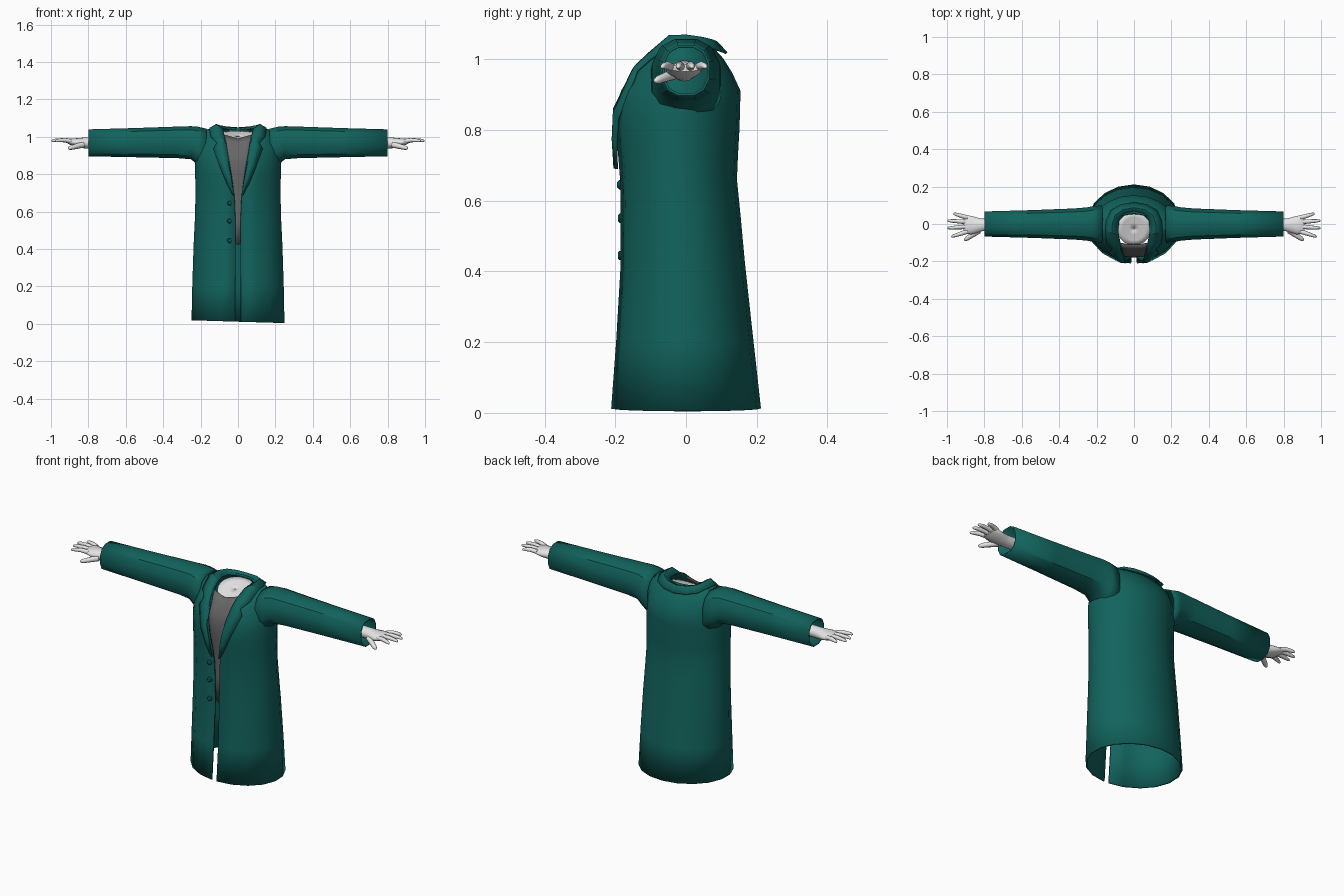
import bpy, bmesh, math
from mathutils import Vector

if "Cube" in bpy.data.objects:
    bpy.data.objects.remove(bpy.data.objects["Cube"])


def material(name, rgb):
    m = bpy.data.materials.new(name)
    m.diffuse_color = (*rgb, 1)
    m.use_nodes = True
    m.node_tree.nodes["Principled BSDF"].inputs["Base Color"].default_value = m.diffuse_color
    return m


GREEN = material("teal cloth", (0.006, 0.125, 0.11))
GREY = material("grey shirt", (0.135, 0.135, 0.135))
PALE = material("pale skin", (0.78, 0.78, 0.78))


def loft(name, rings, mat, closed=True, caps=False, thick=0, angle=35):
    """Skin a list of equal-length point rings."""
    bm = bmesh.new()
    vs = [[bm.verts.new(p) for p in r] for r in rings]
    n = len(rings[0])
    for a, b in zip(vs, vs[1:]):
        for i in range(n if closed else n - 1):
            j = (i + 1) % n
            bm.faces.new((a[i], a[j], b[j], b[i]))
    if caps:
        bm.faces.new(vs[0])
        bm.faces.new(vs[-1])
    bmesh.ops.recalc_face_normals(bm, faces=bm.faces)
    me = bpy.data.meshes.new(name)
    bm.to_mesh(me)
    bm.free()
    ob = bpy.data.objects.new(name, me)
    bpy.context.collection.objects.link(ob)
    me.materials.append(mat)
    if thick:
        s = ob.modifiers.new("thickness", 'SOLIDIFY')
        s.thickness, s.offset = thick, 0
    bpy.ops.object.select_all(action='DESELECT')
    ob.select_set(True)
    bpy.context.view_layer.objects.active = ob
    bpy.ops.object.shade_smooth_by_angle(angle=math.radians(angle))
    return ob


# Coat sections: height, half width, front y, back y, half of front opening
SECTIONS = [
    (0.012, .247, -.208, .208, .015), (0.2, .243, -.194, .187, .015),
    (0.42, .236, -.181, .163, .013), (0.56, .229, -.181, .150, .014),
    (0.66, .226, -.183, .140, .018), (0.73, .225, -.189, .143, .025),
    (0.80, .226, -.197, .147, .036), (0.86, .227, -.196, .149, .046),
    (0.91, .224, -.185, .150, .055), (0.96, .215, -.153, .127, .062),
    (1.00, .205, -.122, .102, .070), (1.035, .175, -.078, .070, .080),
    (1.047, .105, -.06, .055, .085),
]


def section(z):
    for a, b in zip(SECTIONS, SECTIONS[1:]):
        if z <= b[0]:
            t = max(0, (z - a[0]) / (b[0] - a[0]))
            return [p + (q - p) * t for p, q in zip(a, b)]
    return SECTIONS[-1]


def front_y(x, z):
    _, w, f, b, _ = section(z)
    k = min(1, abs(x) / w)
    return (f + b) / 2 - (b - f) / 2 * math.sqrt(1 - k * k)


# Coat body, open along the front
rings = []
for z, w, f, b, g in SECTIONS:
    a0 = math.asin(g / w)
    ring = []
    for i in range(19):
        t = a0 + (2 * math.pi - 2 * a0) * i / 18
        x = w * math.sin(t)
        tilt = -0.03 * x if z < 0.1 else 0
        ring.append((x, (f + b) / 2 - (b - f) / 2 * math.cos(t), z + tilt))
    rings.append(ring)
loft("coat_body", rings, GREEN, closed=False, thick=0.008)

# Shirt panel behind the opening
rings = []
for z in (.42, .56, .66, .73, .8, .86, .91, .96, .99):
    half = section(z)[4] + .02
    rings.append([(half * u, front_y(half * u, z) + .02, z + .025 * abs(u))
                  for u in (-1, -.5, 0, .5, 1)])
loft("shirt_front", rings, GREY, closed=False, thick=0.004)

# Base of the neck, sloping up to the back
rings = []
for k in (1, .7, .35, .02):
    ring = []
    for i in range(20):
        t = 2 * math.pi * i / 20
        x, y = .09 * k * math.sin(t), -.025 - .09 * k * math.cos(t)
        ring.append((x, y, 1.003 + .32 * (y + .025) + 1.5 * x * x))
    rings.append(ring)
loft("neck_base", rings, PALE, thick=0.004)


# Collar and lapels: pairs of inner and outer edge points
def on_front(x, z):
    return Vector((x, front_y(x, z) - .011, z))


collar = [((0, .058, 1.036), (0, .115, 1.017)),
          ((.05, .048, 1.04), (.07, .103, 1.022)),
          ((.08, .02, 1.045), (.122, .073, 1.032)),
          ((.085, -.02, 1.045), (.147, .02, 1.045)),
          ((.083, -.06, 1.042), (.152, -.035, 1.045))]
lapel = [((.078, 1.02), (.145, 1.0)), ((.071, .985), (.113, .967)),
         ((.068, .97), (.13, .935)), ((.051, .86), (.092, .83)),
         ((.036, .79), (.06, .755)), ((.02, .69), (.026, .69))]
half = []
for a, b in collar:
    a, b = Vector(a), Vector(b)
    half.append((a, (a + b) / 2 + Vector((0, 0, .021)), b))
for a, b in lapel:
    a, b = on_front(*a), on_front(*b)
    half.append((a, (a + b) / 2 + Vector((0, -.006, .002)), b))
mirrored = [[Vector((-p.x, p.y, p.z)) for p in r] for r in half[:0:-1]]
loft("collar_and_lapels", mirrored + half, GREEN, closed=False, thick=0.007)

# Front buttons
for i, z in enumerate((.645, .55, .445)):
    x = -.045
    y = front_y(x, z)
    rings = [[(x + r * math.cos(k * math.pi / 6), y - d, z + r * math.sin(k * math.pi / 6))
              for k in range(12)]
             for d, r in ((0, .013), (.01, .013), (.015, .008))]
    loft(f"button_{i + 1}", rings, GREEN, caps=True)


def oval(c, ry, rz, n, power=1.0):
    """Ring across the x axis."""
    out = []
    for i in range(n):
        t = 2 * math.pi * (i + .5) / n
        cy, cz = math.cos(t), math.sin(t)
        out.append((c[0], c[1] + ry * math.copysign(abs(cy) ** power, cy),
                    c[2] + rz * math.copysign(abs(cz) ** power, cz)))
    return out


def finger(name, path, radii):
    """Tapered tube with its sections square to the path."""
    rings = []
    d = (Vector(path[-1]) - Vector(path[0])).normalized()
    side = d.cross(Vector((0, 0, 1))).normalized()
    up = side.cross(d)
    for p, r in zip(path, radii):
        rings.append([Vector(p) + r * (math.cos(k * math.pi / 4) * side
                                       + math.sin(k * math.pi / 4) * up) for k in range(8)])
    loft(name, rings, PALE, caps=True, angle=60)


# x, half depth, bottom, top
SLEEVE = [(.17, .095, .82, 1.04), (.215, .092, .855, 1.05), (.25, .085, .884, 1.053),
          (.32, .079, .89, 1.051), (.55, .07, .895, 1.043), (.80, .063, .90, 1.036)]
# finger name: base y, tip x, tip y
FINGERS = [("index", -.04, .977, -.068), ("middle", -.014, .998, -.022),
           ("ring", .011, .998, .018), ("little", .034, .966, .056)]

for s, side in ((-1, "left"), (1, "right")):
    # Sleeve
    loft(f"{side}_sleeve", [oval((s * x, 0, (lo + hi) / 2), ry * 1.03, (hi - lo) / 2 * 1.03, 12, .8)
                            for x, ry, lo, hi in SLEEVE], GREEN, thick=0.008)
    # Palm and wrist
    palm = [(.76, -.005, .968, .034, .03), (.81, -.005, .967, .034, .03),
            (.84, -.006, .968, .042, .027), (.87, -.006, .97, .051, .022),
            (.9, -.003, .974, .05, .016), (.912, -.002, .975, .043, .01)]
    loft(f"{side}_palm", [oval((s * x, y, z), ry, rz, 14) for x, y, z, ry, rz in palm],
         PALE, caps=True, angle=60)
    for name, y, tx, ty in FINGERS:
        base, tip = Vector((s * .89, y, .976)), Vector((s * tx, ty, .978))
        pts = [base.lerp(tip, t) + Vector((0, 0, .006 * math.sin(math.pi * t)))
               for t in (0, .4, .8, .95, 1)]
        finger(f"{side}_{name}_finger", pts, (.0125, .0115, .009, .0065, .002))
    # Thumb
    base, tip = Vector((s * .83, -.035, .958)), Vector((s * .908, -.088, .938))
    finger(f"{side}_thumb", [base.lerp(tip, t) for t in (0, .45, .8, .95, 1)],
           (.017, .014, .012, .008, .003))
